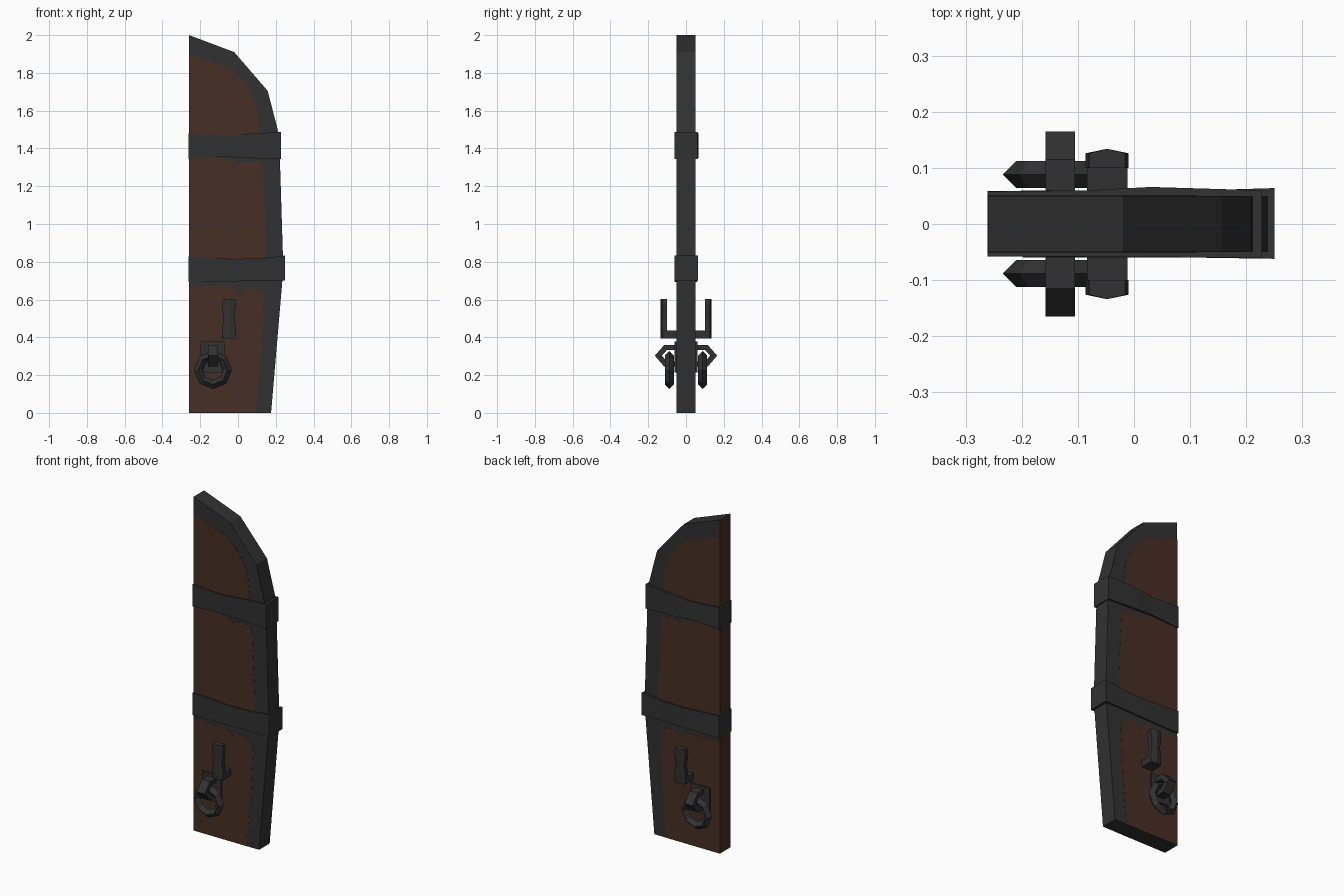
import bpy, bmesh, math
from mathutils import Matrix, Vector

if "Cube" in bpy.data.objects:
    bpy.data.objects.remove(bpy.data.objects["Cube"])


def material(name, rgb):
    m = bpy.data.materials.new(name)
    m.diffuse_color = (*rgb, 1)
    m.use_nodes = True
    m.node_tree.nodes["Principled BSDF"].inputs["Base Color"].default_value = m.diffuse_color
    return m


IRON = material("dark_iron", (0.031, 0.031, 0.031))
WOOD = material("brown_wood", (0.062, 0.028, 0.018))


def finish(name, bm, mats):
    bmesh.ops.recalc_face_normals(bm, faces=bm.faces)
    me = bpy.data.meshes.new(name)
    bm.to_mesh(me)
    bm.free()
    for m in mats:
        me.materials.append(m)
    ob = bpy.data.objects.new(name, me)
    bpy.context.collection.objects.link(ob)
    return ob


def loft(name, rings, mats):
    """Closed solid through a list of equal-length point rings."""
    bm = bmesh.new()
    vs = [[bm.verts.new(p) for p in r] for r in rings]
    n = len(vs[0])
    for a, b in zip(vs, vs[1:]):
        for i in range(n):
            j = (i + 1) % n
            bm.faces.new((a[i], a[j], b[j], b[i]))
    bm.faces.new(vs[0])
    bm.faces.new(vs[-1])
    return finish(name, bm, mats)


def slab_xz(name, outline, y0, y1, mats):
    return loft(name, [[(x, y, z) for x, z in outline] for y in (y0, y1)], mats)


def box(name, x0, x1, y0, y1, z0, z1):
    return slab_xz(name, [(x0, z0), (x1, z0), (x1, z1), (x0, z1)], y0, y1, [IRON])


# Door leaf: iron rim, with wood on the straight meeting edge
leaf = slab_xz("door_leaf", [(-.26, 0), (.175, 0), (.24, .76), (.22, 1.4), (.21, 1.5),
                             (.157, 1.705), (-.02, 1.91), (-.26, 2)], -.05, .05, [IRON, WOOD])
for p in leaf.data.polygons:
    if p.normal.x < -.9:
        p.material_index = 1

# Wood panels between the bands, on both faces
panels = {
    "lower_panel": [(-.26, 0), (.095, 0), (.12, .3), (.137, .6), (.125, .64), (.07, .66),
                    (.03, .655), (.01, .625), (-.02, .665), (-.26, .675)],
    "middle_panel": [(-.26, .75), (.148, .75), (.148, .9), (.13, 1.29), (.115, 1.325),
                     (.03, 1.33), (0, 1.315), (-.03, 1.34), (-.26, 1.37)],
    "upper_panel": [(-.26, 1.45), (.1, 1.45), (.113, 1.5), (.103, 1.6), (.075, 1.69),
                    (.02, 1.77), (-.05, 1.83), (-.14, 1.855), (-.22, 1.89), (-.26, 1.895)],
}
for name, outline in panels.items():
    for s, side in ((-1, "front"), (1, "back")):
        slab_xz(f"{name}_{side}", outline, s * .049, s * .051, [WOOD])

# Uneven iron bands: x, bottom z, top z, front y, back y
bands = {
    "upper_band": [(-.261, 1.345, 1.478, -.058, .058), (-.08, 1.356, 1.465, -.058, .06),
                   (.03, 1.35, 1.476, -.059, .066), (.228, 1.343, 1.488, -.06, .06)],
    "lower_band": [(-.261, .693, .828, -.057, .059), (-.03, .696, .815, -.06, .06),
                   (.12, .7, .818, -.06, .06), (.25, .7, .833, -.062, .064)],
}
for name, cols in bands.items():
    loft(name, [[(x, f, a), (x, b, a), (x, b, c), (x, f, c)] for x, a, c, f, b in cols], [IRON])

for s, side in ((-1, "front"), (1, "back")):
    # Upright handle: waisted bar with a ridged face, on a short foot
    rings = []
    for z, w in ((.395, .034), (.435, .038), (.5, .028), (.575, .038), (.602, .032)):
        rings.append([(-.048 - w, s * .1, z), (-.048 + w, s * .1, z),
                      (-.048 + w, s * .126, z), (-.048, s * .134, z), (-.048 - w, s * .126, z)])
    loft(f"handle_bar_{side}", rings, [IRON])
    box(f"handle_foot_{side}", -.084, -.012, s * .045, s * .11, .395, .435)

    # Knocker back plate
    box(f"knocker_plate_{side}", -.198, -.072, s * .048, s * .06, .215, .378)

    # Faceted loop that holds the ring
    path = [(.05, .36), (.115, .36), (.165, .303), (.115, .245), (.05, .245),
            (.05, .272), (.1, .272), (.128, .303), (.1, .334), (.05, .334)]
    loft(f"knocker_loop_{side}", [[(x, s * y, z) for y, z in path] for x in (-.158, -.105)], [IRON])

    # Eight-sided ring with a diamond section
    bpy.ops.mesh.primitive_torus_add(major_segments=8, minor_segments=4, major_radius=.077,
                                     minor_radius=.024, location=(-.133, s * .088, .227),
                                     rotation=(math.pi / 2, 0, 0))
    ring = bpy.context.object
    ring.name = f"knocker_ring_{side}"
    ring.data.materials.append(IRON)
    for p in ring.data.polygons:
        p.use_smooth = False
